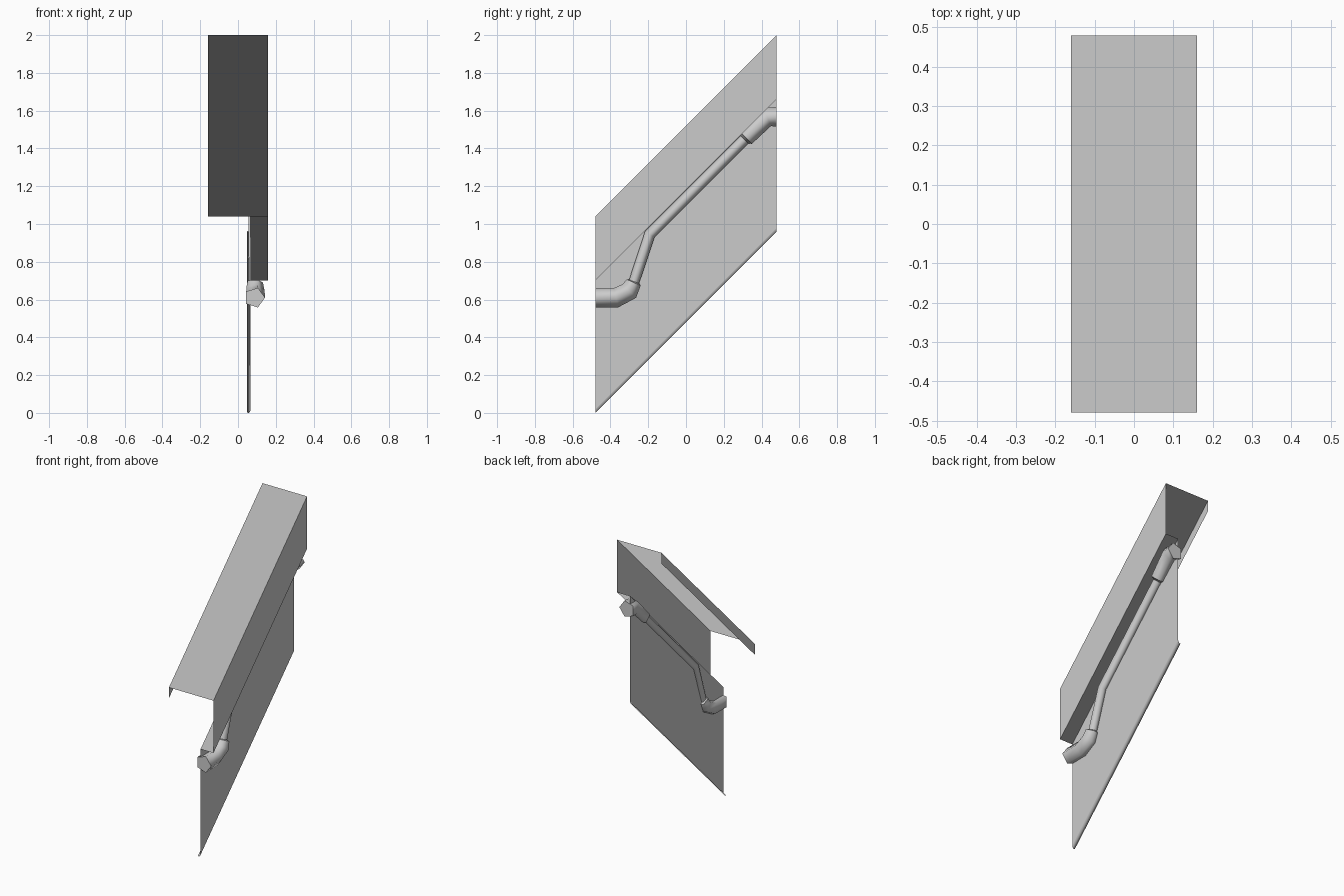
import bpy
import bmesh
import math
from mathutils import Vector

cube = bpy.data.objects.get("Cube")
if cube:
    bpy.data.objects.remove(cube, do_unlink=True)

grey = bpy.data.materials.new("plain grey")
grey.use_nodes = True
COLOUR = (0.6, 0.6, 0.6, 1)
grey.diffuse_color = COLOUR
grey.node_tree.nodes["Principled BSDF"].inputs["Base Color"].default_value = COLOUR

END = 0.48  # half the length along y


def finish(bm, name):
    mesh = bpy.data.meshes.new(name)
    bm.to_mesh(mesh)
    bm.free()
    mesh.materials.append(grey)
    obj = bpy.data.objects.new(name, mesh)
    bpy.context.collection.objects.link(obj)
    return obj


def sloped_sheet(name, profile, rounded=False):
    """Sweep an open x-z profile up a 45 degree slope along y.
    Shading normals stay in the plane of the profile."""
    bm = bmesh.new()
    low = [bm.verts.new((x, -END, z)) for x, z in profile]
    high = [bm.verts.new((x, END, z + 2 * END)) for x, z in profile]
    flat = []
    for i in range(len(profile) - 1):
        face = bm.faces.new((low[i], low[i + 1], high[i + 1], high[i]))
        face.smooth = True
        dx = profile[i + 1][0] - profile[i][0]
        dz = profile[i + 1][1] - profile[i][1]
        flat.append(Vector((-dz, 0, dx)).normalized())
    for edge in bm.edges:
        edge.smooth = rounded
    normals = []
    for i, n in enumerate(flat):
        start = end = n
        if rounded:
            start = (flat[max(i - 1, 0)] + n).normalized()
            end = (n + flat[min(i + 1, len(flat) - 1)]).normalized()
        normals += [start, end, end, start]
    obj = finish(bm, name)
    obj.data.normals_split_custom_set(normals)


def pipe(name, path, sides=5):
    """Tube with mitred joints; path holds x, y, z, radius."""
    bm = bmesh.new()
    points = [Vector(p[:3]) for p in path]
    rings = []
    for i, p in enumerate(points):
        before = (p - points[max(i - 1, 0)]).normalized()
        after = (points[min(i + 1, len(points) - 1)] - p).normalized()
        along = (before + after).normalized()
        across = Vector((0, -along.z, along.y))
        ring = []
        for k in range(sides):
            a = math.tau * k / sides
            offset = Vector((math.cos(a), 0, 0)) + across * math.sin(a)
            ring.append(bm.verts.new(p + offset * path[i][3]))
        rings.append(ring)
    for j, (a, b) in enumerate(zip(rings, rings[1:])):
        step = abs(path[j][3] - path[j + 1][3]) > 0.01
        for k in range(sides):
            n = (k + 1) % sides
            bm.faces.new((a[k], a[n], b[n], b[k])).smooth = True
            # crisp rims where the thickness jumps
            if step:
                for ring in (a, b):
                    bm.edges.get((ring[k], ring[n])).smooth = False
    # flat end caps with sharp rims
    for ring in (rings[0], rings[-1]):
        for edge in bm.faces.new(ring).edges:
            edge.smooth = False
    bmesh.ops.recalc_face_normals(bm, faces=bm.faces)
    finish(bm, name)


# Cover: short skirt, sloped top, long skirt and the return underneath
sloped_sheet("cover", [(-0.16, 0.97), (-0.16, 1.04), (0.16, 1.04),
                       (0.16, 0.70), (0.067, 0.70)])

# Side panel and its small curled bottom edge
sloped_sheet("side_panel", [(0.067, 0.70), (0.067, 0.018)])
sloped_sheet("curled_edge", [(0.067, 0.018), (0.064, 0.007),
                             (0.057, 0), (0.048, 0.002)], rounded=True)

# Handrail with thicker ends and a thin middle run
pipe("handrail", [
    (0.088, -END, 0.61, 0.055),
    (0.088, -0.37, 0.61, 0.055),
    (0.088, -0.30, 0.645, 0.053),
    (0.087, -0.277, 0.69, 0.045),
    (0.083, -0.275, 0.695, 0.031),
    (0.081, -0.192, 0.945, 0.031),
    (0.081, 0.31, 1.447, 0.031),
    (0.087, 0.318, 1.455, 0.047),
    (0.088, 0.43, 1.567, 0.055),
    (0.088, END, 1.567, 0.055),
])
